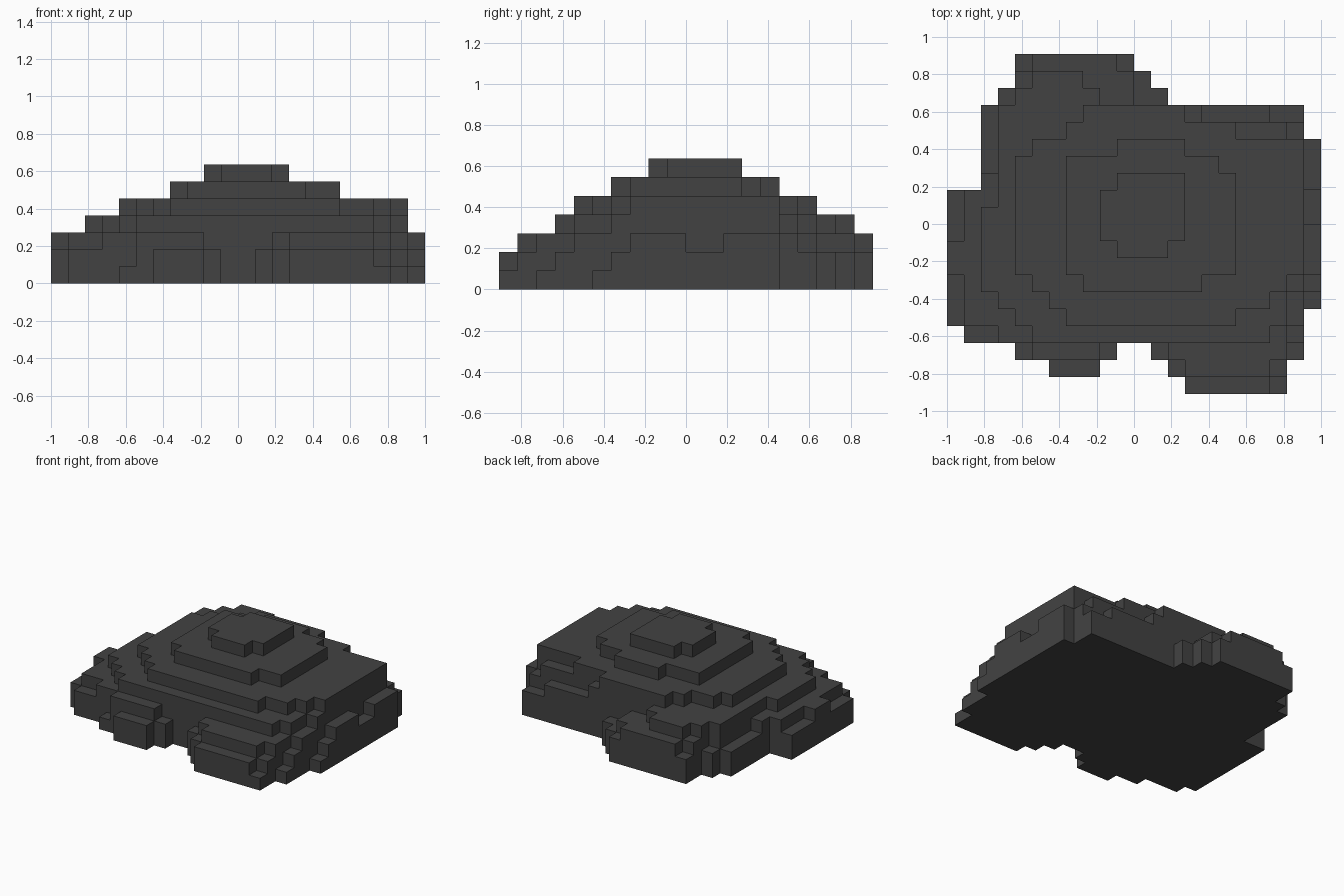
import bpy, bmesh

if "Cube" in bpy.data.objects:
    bpy.data.objects.remove(bpy.data.objects["Cube"])

# Blocky stepped boulder on a 22 x 20 cell plan, up to 7 cells high
CELL = 2 / 22
height = {}


def tier(level, *rects):
    """Raise every plan cell in the rectangles (x0, x1, y0, y1) to this level."""
    for x0, x1, y0, y1 in rects:
        for x in range(x0, x1):
            for y in range(y0, y1):
                height[x, y] = level


# Base outline, with a few chipped corner cells
tier(2, (14, 20, 0, 1), (13, 20, 1, 2), (6, 9, 1, 2), (4, 10, 2, 3),
     (12, 21, 2, 3), (1, 21, 3, 4), (0, 21, 4, 12), (21, 22, 5, 15),
     (2, 21, 12, 17), (3, 13, 17, 18), (4, 12, 18, 19), (4, 11, 19, 20))
for chip in ((19, 0), (4, 2), (20, 2), (21, 5)):
    height[chip] = 1

# Lower shoulder
tier(3, (14, 19, 1, 2), (13, 20, 2, 3), (5, 9, 2, 3), (3, 20, 3, 4),
     (1, 21, 4, 12), (0, 1, 7, 9), (21, 22, 7, 10), (21, 22, 12, 15),
     (2, 21, 12, 13), (3, 21, 13, 16), (3, 19, 16, 17), (4, 11, 17, 19),
     (5, 10, 19, 20))
# Upper shoulder
tier(4, (5, 19, 3, 4), (4, 20, 4, 5), (3, 20, 5, 6), (2, 21, 6, 11),
     (3, 21, 11, 15), (3, 20, 15, 16), (3, 15, 16, 17), (4, 9, 17, 18),
     (5, 8, 18, 19))
# Broad terrace
tier(5, (7, 17, 4, 5), (6, 19, 5, 6), (5, 20, 6, 7), (4, 21, 7, 14),
     (5, 21, 14, 15), (7, 17, 15, 16), (8, 14, 16, 17))
# Upper terrace and summit
tier(6, (8, 15, 6, 7), (7, 17, 7, 13), (7, 16, 13, 14), (10, 14, 14, 15))
tier(7, (10, 13, 8, 9), (9, 14, 9, 12), (10, 14, 12, 13))

# Skin the cells: top, underside and exposed side faces
bm = bmesh.new()


def quad(*points):
    bm.faces.new([bm.verts.new(((x - 11) * CELL, (y - 10) * CELL, z * CELL))
                  for x, y, z in points])


for (x, y), h in height.items():
    X, Y = x + 1, y + 1
    quad((x, y, h), (X, y, h), (X, Y, h), (x, Y, h))
    quad((x, Y, 0), (X, Y, 0), (X, y, 0), (x, y, 0))
    sides = (((x, y - 1), (x, y), (X, y)), ((X, y), (X, y), (X, Y)),
             ((x, Y), (X, Y), (x, Y)), ((x - 1, y), (x, Y), (x, y)))
    for neighbour, a, b in sides:
        for z in range(height.get(neighbour, 0), h):
            quad((*a, z), (*b, z), (*b, z + 1), (*a, z + 1))

bmesh.ops.remove_doubles(bm, verts=bm.verts, dist=0.001)

mesh = bpy.data.meshes.new("boulder")
bm.to_mesh(mesh)
bm.free()
boulder = bpy.data.objects.new("boulder", mesh)
bpy.context.collection.objects.link(boulder)

# Dark stone colour
stone = bpy.data.materials.new("dark grey stone")
stone.diffuse_color = (0.055, 0.055, 0.055, 1)
stone.use_nodes = True
stone.node_tree.nodes["Principled BSDF"].inputs["Base Color"].default_value = stone.diffuse_color
mesh.materials.append(stone)
